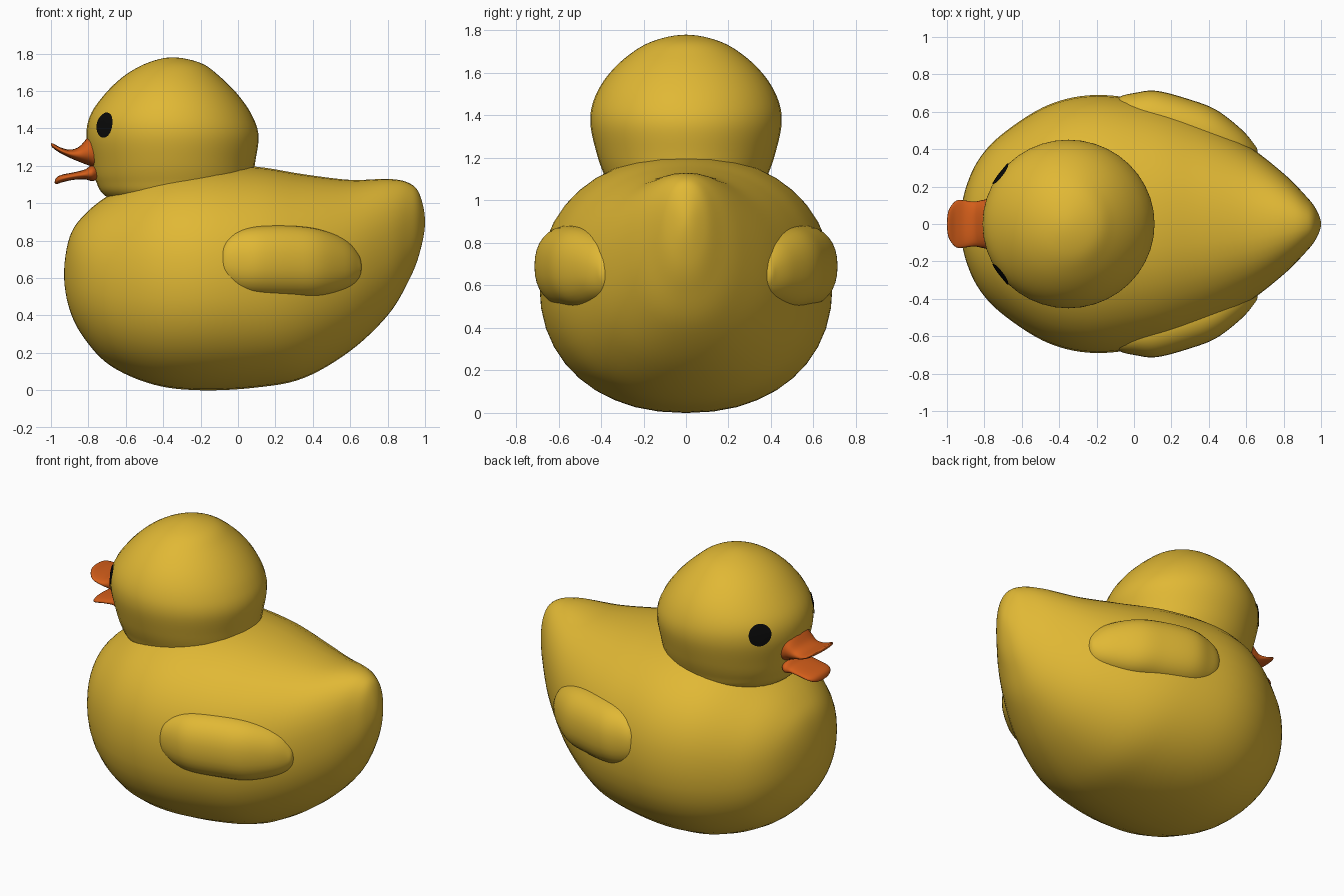
import bpy, bmesh, math
from mathutils import Vector, Matrix

if "Cube" in bpy.data.objects:
    bpy.data.objects.remove(bpy.data.objects["Cube"])


def material(name, rgb):
    m = bpy.data.materials.new(name)
    m.diffuse_color = (*rgb, 1)
    m.use_nodes = True
    m.node_tree.nodes["Principled BSDF"].inputs["Base Color"].default_value = m.diffuse_color
    return m


YELLOW = material("duck yellow", (0.75, 0.48, 0.035))
ORANGE = material("beak orange", (0.65, 0.11, 0.01))
BLACK = material("eye black", (0.003, 0.003, 0.003))


def finish(name, bm, mat):
    bmesh.ops.remove_doubles(bm, verts=bm.verts, dist=1e-5)
    bmesh.ops.recalc_face_normals(bm, faces=bm.faces)
    for f in bm.faces:
        f.smooth = True
    me = bpy.data.meshes.new(name)
    bm.to_mesh(me)
    bm.free()
    me.materials.append(mat)
    ob = bpy.data.objects.new(name, me)
    bpy.context.collection.objects.link(ob)
    return ob


def smooth_stations(st, steps):
    """Spline through the stations; mirrored phantom stations give round ends."""
    flip = lambda s: (s[0], s[1], -s[2], s[4], s[3])
    p = [flip(st[1])] + list(st) + [flip(st[-2])]
    out = []
    for i in range(1, len(p) - 2):
        for k in range(steps):
            t = k / steps
            out.append([0.5 * (2 * b + (c - a) * t + (2 * a - 5 * b + 4 * c - d) * t * t
                               + (3 * b - a - 3 * c + d) * t ** 3)
                        for a, b, c, d in zip(*p[i - 1:i + 3])])
    out.append(list(st[-1]))
    return out


def loft(name, st, mat, power=2.0, upright=False, sides=40, steps=6):
    """Stations: (position, centre y, half width, low, high) along x, or along z if upright."""
    bm = bmesh.new()
    rings = []
    e = 2 / power
    for pos, yc, w, lo, hi in smooth_stations(st, steps):
        ring = []
        for i in range(sides):
            a = 2 * math.pi * i / sides
            c, s = math.cos(a), math.sin(a)
            y = yc + w * math.copysign(abs(c) ** e, c)
            v = (lo + hi) / 2 + (hi - lo) / 2 * math.copysign(abs(s) ** e, s)
            ring.append(bm.verts.new((v, y, pos) if upright else (pos, y, v)))
        rings.append(ring)
    for r, q in zip(rings, rings[1:]):
        for i in range(sides):
            j = (i + 1) % sides
            bm.faces.new((r[i], r[j], q[j], q[i]))
    return finish(name, bm, mat)


# Body with raised tail
loft("body", [
    (-.93, 0, 0, .62, .62), (-.90, 0, .19, .43, .82), (-.82, 0, .36, .275, .94),
    (-.68, 0, .50, .13, 1.05), (-.45, 0, .64, .03, 1.17), (-.2, 0, .69, 0, 1.21),
    (.1, 0, .65, .015, 1.195), (.35, 0, .565, .065, 1.155), (.6, 0, .425, .21, 1.125),
    (.8, 0, .27, .40, 1.13), (.91, 0, .16, .58, 1.11), (.97, 0, .085, .73, 1.05),
    (1.0, 0, 0, .9, .9)], YELLOW, power=2.2)

# Head, its lower end sunk into the body
head = loft("head", [
    (.92, 0, 0, -.33, -.33), (.96, 0, .22, -.55, -.1), (1.04, 0, .345, -.71, .04),
    (1.12, 0, .385, -.76, .075), (1.22, 0, .42, -.785, .092), (1.36, 0, .45, -.81, .11),
    (1.47, 0, .435, -.79, .075), (1.58, 0, .375, -.715, 0), (1.68, 0, .275, -.61, -.1),
    (1.75, 0, .155, -.485, -.2), (1.78, 0, 0, -.35, -.35)], YELLOW, upright=True)

# Open beak
loft("upper_beak", [
    (-1.0, 0, 0, 1.315, 1.315), (-.99, 0, .075, 1.296, 1.32), (-.95, 0, .125, 1.268, 1.299),
    (-.9, 0, .125, 1.243, 1.287), (-.85, 0, .12, 1.222, 1.302), (-.8, 0, .13, 1.203, 1.355),
    (-.75, 0, .13, 1.19, 1.39), (-.70, 0, 0, 1.29, 1.29)], ORANGE, power=2.3, sides=28)
loft("lower_beak", [
    (-.98, 0, 0, 1.112, 1.112), (-.97, 0, .075, 1.102, 1.138), (-.94, 0, .11, 1.112, 1.153),
    (-.88, 0, .115, 1.125, 1.165), (-.82, 0, .115, 1.128, 1.18), (-.77, 0, .12, 1.12, 1.205),
    (-.70, 0, 0, 1.16, 1.16)], ORANGE, power=2.3, sides=28)

# Wings: (x, outer y, half thickness, low, high)
WING = [(-.1, .64, 0, .68, .68), (-.075, .68, .06, .59, .79), (0, .70, .12, .525, .855),
        (.12, .712, .16, .5, .88), (.3, .665, .16, .495, .88), (.44, .61, .15, .50, .86),
        (.57, .51, .12, .535, .81), (.64, .43, .07, .585, .74), (.66, .385, 0, .66, .66)]
for side, label in ((-1, "right"), (1, "left")):
    loft(label + "_wing", [(x, side * (y - t), t, lo, hi) for x, y, t, lo, hi in WING], YELLOW,
         power=2.2, sides=32)

    # Eye: thin disc wrapped onto the head
    spot = Vector((-.715, side * .27, 1.42))
    turn = (spot - Vector((-.36, 0, 1.38))).to_track_quat('Z', 'Y').to_matrix().to_4x4()
    bm = bmesh.new()
    bmesh.ops.create_circle(bm, cap_ends=True, cap_tris=True, segments=32, radius=.07,
                            matrix=Matrix.Translation(spot) @ turn)
    eye = finish(label + "_eye", bm, BLACK)
    eye.data.update()
    wrap = eye.modifiers.new("wrap", 'SHRINKWRAP')
    wrap.target = head
    wrap.wrap_method = 'NEAREST_SURFACEPOINT'
    wrap.wrap_mode = 'ABOVE_SURFACE'
    wrap.offset = .005
